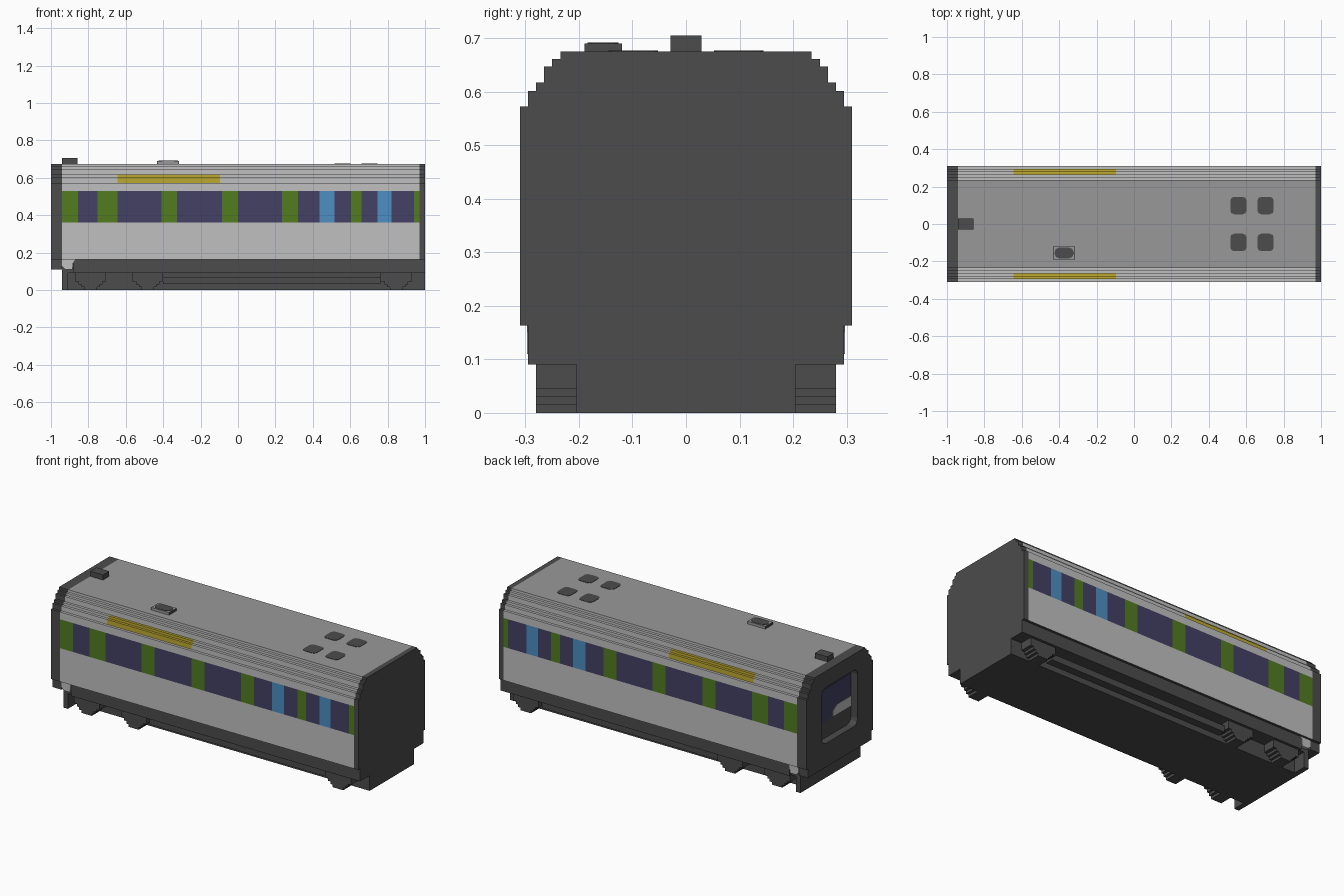
import bpy, bmesh, math

if "Cube" in bpy.data.objects:
    bpy.data.objects.remove(bpy.data.objects["Cube"])


def material(name, r, g, b):
    lin = [((c / 255 + 0.055) / 1.055) ** 2.4 for c in (r, g, b)] + [1]
    m = bpy.data.materials.new(name)
    m.diffuse_color = lin
    m.use_nodes = True
    m.node_tree.nodes["Principled BSDF"].inputs["Base Color"].default_value = lin
    return m


DARK = material("dark grey", 76, 76, 76)
LIGHT = material("light grey", 192, 192, 192)
ROOF = material("roof grey", 153, 153, 153)
GREEN = material("green", 82, 124, 32)
GLASS = material("window purple", 68, 65, 100)
BLUE = material("blue", 76, 142, 194)
YELLOW = material("yellow", 190, 170, 48)


def make(name, bm, *mats):
    bmesh.ops.recalc_face_normals(bm, faces=bm.faces)
    me = bpy.data.meshes.new(name)
    bm.to_mesh(me)
    bm.free()
    for m in mats:
        me.materials.append(m)
    ob = bpy.data.objects.new(name, me)
    bpy.context.collection.objects.link(ob)
    return ob


def extrude(name, pts, a, b, mat, axis="x"):
    """Extrude a closed outline along x (outline in y,z), y (x,z) or z (x,y)."""
    place = {"x": lambda p, t: (t, p[0], p[1]), "y": lambda p, t: (p[0], t, p[1]),
             "z": lambda p, t: (p[0], p[1], t)}[axis]
    bm = bmesh.new()
    ends = [[bm.verts.new(place(p, t)) for p in pts] for t in (a, b)]
    for e in ends:
        bm.faces.new(e)
    n = len(pts)
    for i in range(n):
        j = (i + 1) % n
        bm.faces.new((ends[0][i], ends[0][j], ends[1][j], ends[1][i]))
    return make(name, bm, mat)


def rect(a0, a1, b0, b1):
    return [(a0, b0), (a1, b0), (a1, b1), (a0, b1)]


def rounded(a0, a1, b0, b1, r, seg=3):
    pts = []
    for k, (ca, cb) in enumerate(rect(a0 + r, a1 - r, b0 + r, b1 - r)):
        for s in range(seg + 1):
            t = math.pi * (1 + k / 2 + s / (2 * seg))
            pts.append((ca + r * math.cos(t), cb + r * math.sin(t)))
    return pts


def box(name, x0, x1, y0, y1, z0, z1, mat):
    return extrude(name, rect(y0, y1, z0, z1), x0, x1, mat)


# Stepped half outline of the car, from the floor edge up to the roof
FLOOR, TOP = 0.163, 0.675
half = [(0.31, FLOOR), (0.31, 0.36), (0.31, 0.53), (0.31, 0.573)]
for y, z in ((0.295, 0.602), (0.28, 0.617), (0.265, 0.647), (0.25, 0.661), (0.235, TOP)):
    half += [(y, half[-1][1]), (y, z)]
outline = half + [(-y, z) for y, z in reversed(half)]

# Window band: right edge of each section and its colour
band = [(-0.855, GREEN), (-0.75, GLASS), (-0.645, GREEN), (-0.41, GLASS), (-0.325, GREEN),
        (-0.085, GLASS), (0, GREEN), (0.235, GLASS), (0.32, GREEN), (0.437, GLASS),
        (0.517, BLUE), (0.603, GLASS), (0.66, GREEN), (0.747, GLASS), (0.82, BLUE),
        (0.94, GLASS), (0.97, GREEN)]
SIGN = (-0.645, -0.095)
stations = sorted({-0.94, *SIGN, *(x for x, _ in band)})
mats = [LIGHT, ROOF, GREEN, GLASS, BLUE, YELLOW, DARK]

# Body shell, coloured by height and position
bm = bmesh.new()
rings = [[bm.verts.new((x, y, z)) for y, z in outline] for x in stations]
n = len(outline)
for r0, r1 in zip(rings, rings[1:]):
    for i in range(n):
        j = (i + 1) % n
        f = bm.faces.new((r0[i], r0[j], r1[j], r1[i]))
        c = f.calc_center_median()
        mat = LIGHT
        if c.z > TOP - 0.001:
            mat = ROOF
        elif c.z < FLOOR + 0.001:
            mat = DARK
        elif 0.36 < c.z < 0.53:
            mat = next(m for x, m in band if c.x < x)
        elif 0.58 < c.z < 0.62 and 0.27 < abs(c.y) < 0.3 and SIGN[0] < c.x < SIGN[1]:
            mat = YELLOW
        f.material_index = mats.index(mat)
make("body_shell", bm, *mats)

# End walls
extrude("plain_end_wall", outline, 0.97, 1.0, DARK)
skirt = [(-0.295, 0.11), (0.295, 0.11), (0.295, FLOOR)]
end = extrude("window_end_wall", skirt + outline + [(-0.295, FLOOR)], -1.0, -0.94, DARK)

# Recessed window in the end wall
cutter = extrude("window_cutter", rounded(-0.165, 0.165, 0.25, 0.58, 0.035), -1.1, -0.957, DARK)
cutter.hide_render = True
mod = end.modifiers.new("recess", "BOOLEAN")
mod.object = cutter
mod.solver = "EXACT"
bpy.context.view_layer.objects.active = end
bpy.ops.object.modifier_apply(modifier=mod.name)
bpy.data.objects.remove(cutter)
box("end_window_glass", -0.961, -0.956, -0.16, 0.16, 0.35, 0.54, GLASS)
extrude("end_window_panel", [(-0.16, 0.35), (0.01, 0.35), (0.01, 0.385), (-0.03, 0.41), (-0.16, 0.41)],
        -0.963, -0.957, LIGHT)

# Underframe and light corner pieces
extrude("underframe", [(-0.88, 0.09), (1, 0.09), (1, FLOOR), (-0.88, FLOOR)], -0.295, 0.295, DARK, "y")
box("underframe_end", -0.94, -0.88, -0.28, 0.28, 0.09, FLOOR, DARK)
box("belly", -0.94, 1.0, -0.205, 0.205, 0, 0.09, DARK)
for side, s in (("left", 1), ("right", -1)):
    extrude("corner_skirt_" + side,
            [(-0.94, 0.125), (-0.925, 0.11), (-0.885, 0.11), (-0.88, 0.15), (-0.87, FLOOR), (-0.94, FLOOR)],
            s * 0.27, s * 0.297, LIGHT, "y")
    y0, y1 = sorted((s * 0.2, s * 0.28))
    box("coupler_step_" + side, -0.94, -0.91, y0, y1, 0, 0.09, DARK)
    # Stepped bogie frames
    for k, (x0, x1) in enumerate(((-0.872, -0.705), (-0.565, -0.4), (0.762, 0.93))):
        left, right = [], []
        for inset, z0, z1 in ((0.05, 0, 0.015), (0.035, 0.015, 0.03), (0.02, 0.03, 0.045), (0, 0.045, 0.09)):
            left += [(x0 + inset, z0), (x0 + inset, z1)]
            right += [(x1 - inset, z0), (x1 - inset, z1)]
        extrude(f"bogie_{side}_{k + 1}", left + right[::-1], y0, y1, DARK, "y")
    # Equipment rails between the bogies
    ya, yb = sorted((s * 0.2, s * 0.25))
    box("equipment_rail_" + side, -0.4, 0.762, ya, yb, 0.033, 0.07, DARK)

# Roof vents
for i, x in enumerate((0.515, 0.66)):
    for j, y in enumerate((-0.145, 0.052)):
        extrude(f"roof_vent_{i}{j}", rounded(x, x + 0.087, y, y + 0.093, 0.02, 2),
                TOP - 0.004, TOP + 0.002, DARK, "z")

# Roof fittings
box("roof_box", -0.94, -0.858, -0.029, 0.029, TOP - 0.004, 0.705, DARK)
box("roof_pod", -0.43, -0.317, -0.19, -0.12, TOP - 0.004, 0.69, ROOF)
extrude("roof_pod_cover", rounded(-0.425, -0.322, -0.184, -0.126, 0.025, 2), 0.685, 0.692, DARK, "z")
for i, x in enumerate((-0.432, -0.317)):
    box(f"roof_pod_end_{i}", x, x + 0.002, -0.19, -0.12, TOP - 0.004, 0.69, DARK)
